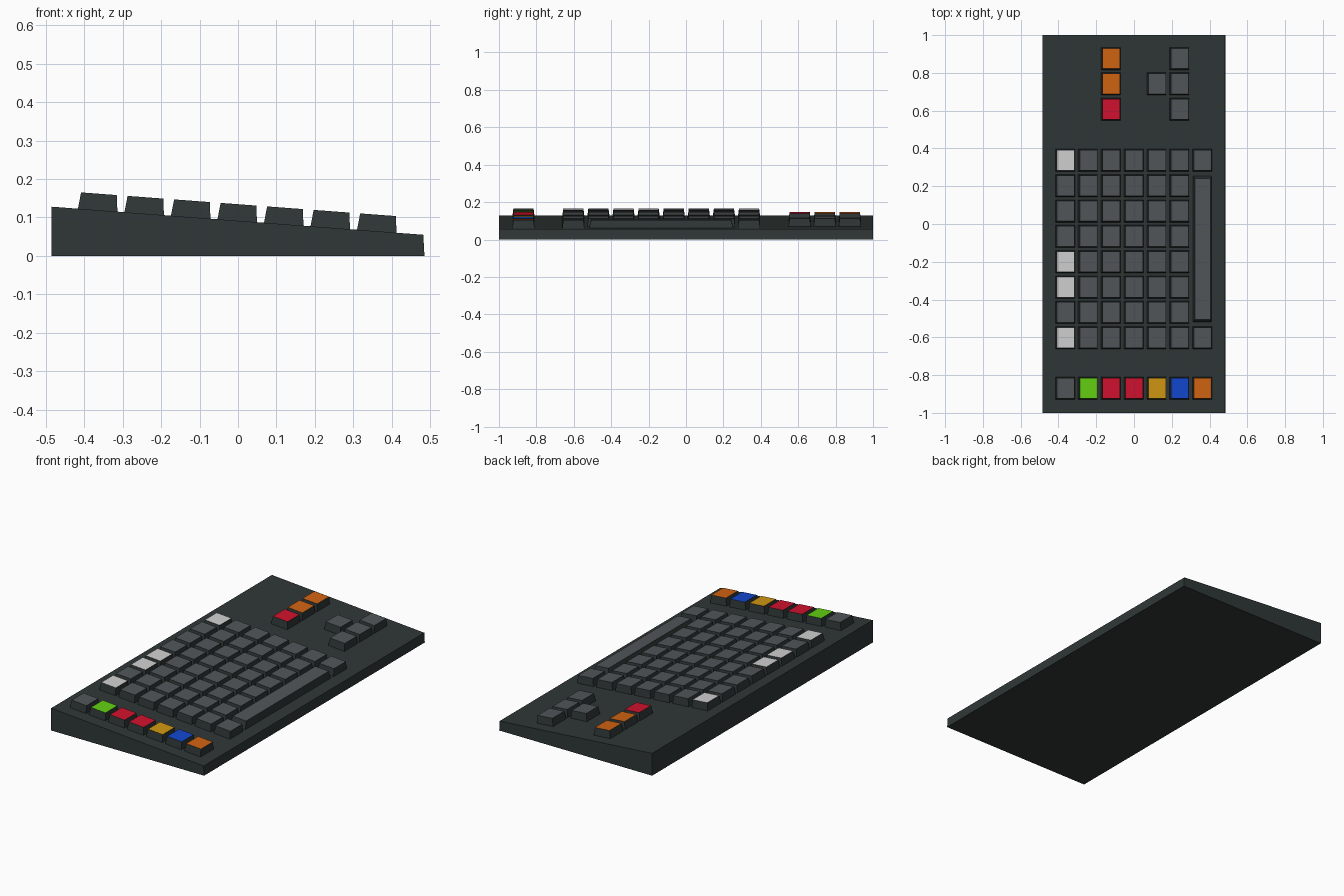
import bpy, math

if "Cube" in bpy.data.objects:
    bpy.data.objects.remove(bpy.data.objects["Cube"])

def mat(name, r, g, b):
    m = bpy.data.materials.new(name)
    m.diffuse_color = (r, g, b, 1)
    m.use_nodes = True
    m.node_tree.nodes["Principled BSDF"].inputs["Base Color"].default_value = m.diffuse_color
    return m

M = {
    "case": mat("dark_slate", .029, .038, .037),
    "grey": mat("key_grey", .082, .093, .10),
    "white": mat("white", .64, .64, .64),
    "orange": mat("orange", .64, .125, .006),
    "red": mat("red", .64, .006, .027),
    "green": mat("green", .125, .64, .006),
    "yellow": mat("yellow", .64, .31, .006),
    "blue": mat("blue", .006, .062, .62),
}
Z_LEFT, Z_RIGHT, HX = .128, .055, .485
SLOPE = math.atan2(Z_LEFT - Z_RIGHT, 2 * HX)
BOX = [(0, 3, 2, 1), (4, 5, 6, 7), (0, 1, 5, 4), (1, 2, 6, 5), (2, 3, 7, 6), (3, 0, 4, 7)]

def add(name, verts, mats):
    me = bpy.data.meshes.new(name)
    me.from_pydata(verts, [], BOX)
    for m in mats:
        me.materials.append(m)
    ob = bpy.data.objects.new(name, me)
    bpy.context.collection.objects.link(ob)
    return ob

# Wedge-shaped case
add("case", [(-HX, -1, 0), (HX, -1, 0), (HX, 1, 0), (-HX, 1, 0),
             (-HX, -1, Z_LEFT), (HX - .003, -1, Z_RIGHT),
             (HX - .003, 1, Z_RIGHT), (-HX, 1, Z_LEFT)], [M["case"]])

# Tapered keycap lying on the slope, only its top face coloured
def key(name, x, y, color="grey", base=(.052, .060), top=(.0465, .054), h=.043):
    def ring(half, z):
        a, b = half
        return [(-a, -b, z), (a, -b, z), (a, b, z), (-a, b, z)]
    ob = add(name, ring(base, -.004) + ring(top, h), [M["case"], M[color]])
    ob.data.polygons[1].material_index = 1
    z = Z_LEFT + (Z_RIGHT - Z_LEFT) * (x + HX) / (2 * HX)
    ob.location = (x - .002, y, z)
    ob.rotation_euler = (0, SLOPE, 0)

PX, PY = .121, .1342
# Main block of keys; the last column keeps only its end keys
for c in range(7):
    for r in range(8):
        if c == 6 and r not in (0, 7):
            continue
        color = "white" if c == 0 and r in (0, 4, 5, 7) else "grey"
        key("main_key", (c - 3) * PX, .337 - r * PY, color)

# Long bar key
key("space_bar", 3 * PX, -.1325, base=(.050, .387), top=(.042, .374))

# Coloured function row
for c, color in enumerate(["grey", "green", "red", "red", "yellow", "blue", "orange"]):
    key("function_key", (c - 3) * PX, -.869, color)

# Side cluster and arrow keys
for i, color in enumerate(["orange", "orange", "red"]):
    key("side_key", -PX, .876 - i * PY, color)
    key("arrow_key", 2 * PX, .876 - i * PY)
key("arrow_key", PX, .876 - PY)
